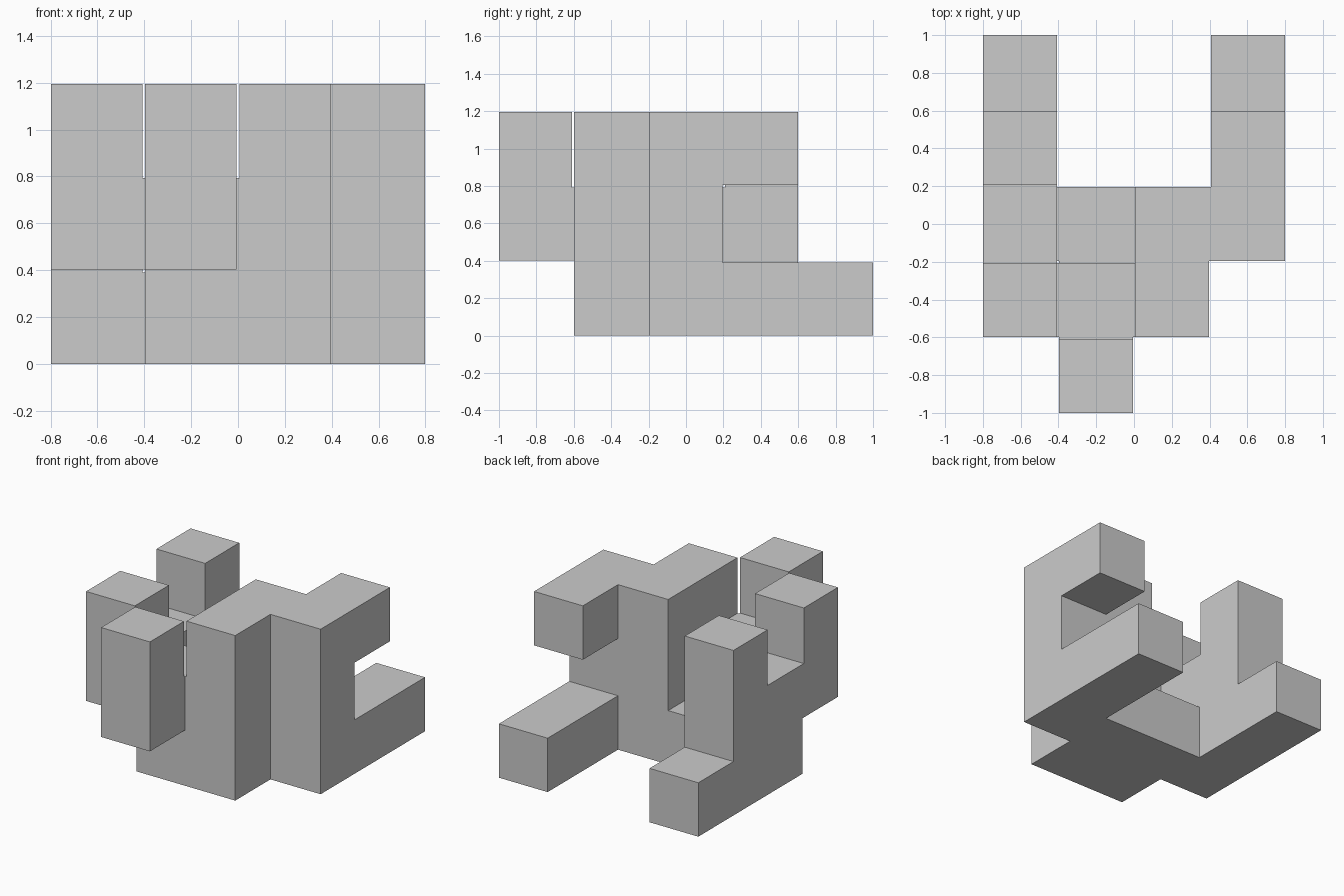
import bpy, bmesh
from itertools import product
from mathutils import Vector

if "Cube" in bpy.data.objects:
    bpy.data.objects.remove(bpy.data.objects["Cube"])

P, E = 0.4024, 0.006          # cell pitch, inset of every face
N = (4, 5, 3)                 # cells along x, y, z

# Parts of the burr piece as cell ranges: (x0, x1, y0, y1, z0, z1), inclusive
PARTS = {
    "left_foot":    (0, 0, 2, 4, 0, 0),
    "left_post":    (0, 0, 3, 3, 0, 2),
    "left_web":     (0, 0, 1, 2, 1, 1),
    "left_block":   (0, 0, 1, 1, 1, 2),
    "base_link":    (1, 1, 1, 2, 0, 0),
    "front_web":    (0, 1, 1, 1, 1, 1),
    "front_link":   (1, 1, 0, 1, 1, 1),
    "front_post":   (1, 1, 0, 0, 1, 2),
    "core_wall":    (2, 2, 1, 2, 0, 2),
    "right_wall":   (3, 3, 2, 2, 0, 2),
    "right_foot":   (3, 3, 2, 4, 0, 0),
    "right_arm":    (3, 3, 2, 3, 2, 2),
}
cells = set()
for a, b, c, d, e, f in PARTS.values():
    cells |= set(product(range(a, b + 1), range(c, d + 1), range(e, f + 1)))


def solid(q):
    """Sub-cell test: odd index = cell core, even = thin gap between cells.
    A gap is filled only when every cell around it is filled."""
    opts = [((i - 1) // 2,) if i % 2 else (i // 2 - 1, i // 2) for i in q]
    return all(c in cells for c in product(*opts))


def coord(i, axis):
    """Low side of sub-cell i along an axis."""
    v = (i // 2) * P + (E if i % 2 else -E)
    return v - (E if axis == 2 else N[axis] * P / 2)


bm = bmesh.new()
for q in product(*(range(2 * n + 1) for n in N)):
    if not solid(q):
        continue
    for ax, s in product(range(3), (0, 1)):
        near = list(q)
        near[ax] += 2 * s - 1
        if solid(tuple(near)):
            continue
        u, v = (ax + 1) % 3, (ax + 2) % 3
        ring = []
        for du, dv in ((0, 0), (1, 0), (1, 1), (0, 1)):
            p = list(q)
            p[ax] += s
            p[u] += du
            p[v] += dv
            ring.append(bm.verts.new(Vector([coord(p[k], k) for k in range(3)])))
        bm.faces.new(ring if s else ring[::-1])

# Weld the skin and merge flat areas into single faces
bmesh.ops.remove_doubles(bm, verts=bm.verts, dist=1e-4)
bmesh.ops.dissolve_limit(bm, angle_limit=0.01, verts=bm.verts, edges=bm.edges)
bmesh.ops.recalc_face_normals(bm, faces=bm.faces)

mesh = bpy.data.meshes.new("puzzle_block")
bm.to_mesh(mesh)
bm.free()
bpy.context.collection.objects.link(bpy.data.objects.new("puzzle_block", mesh))
